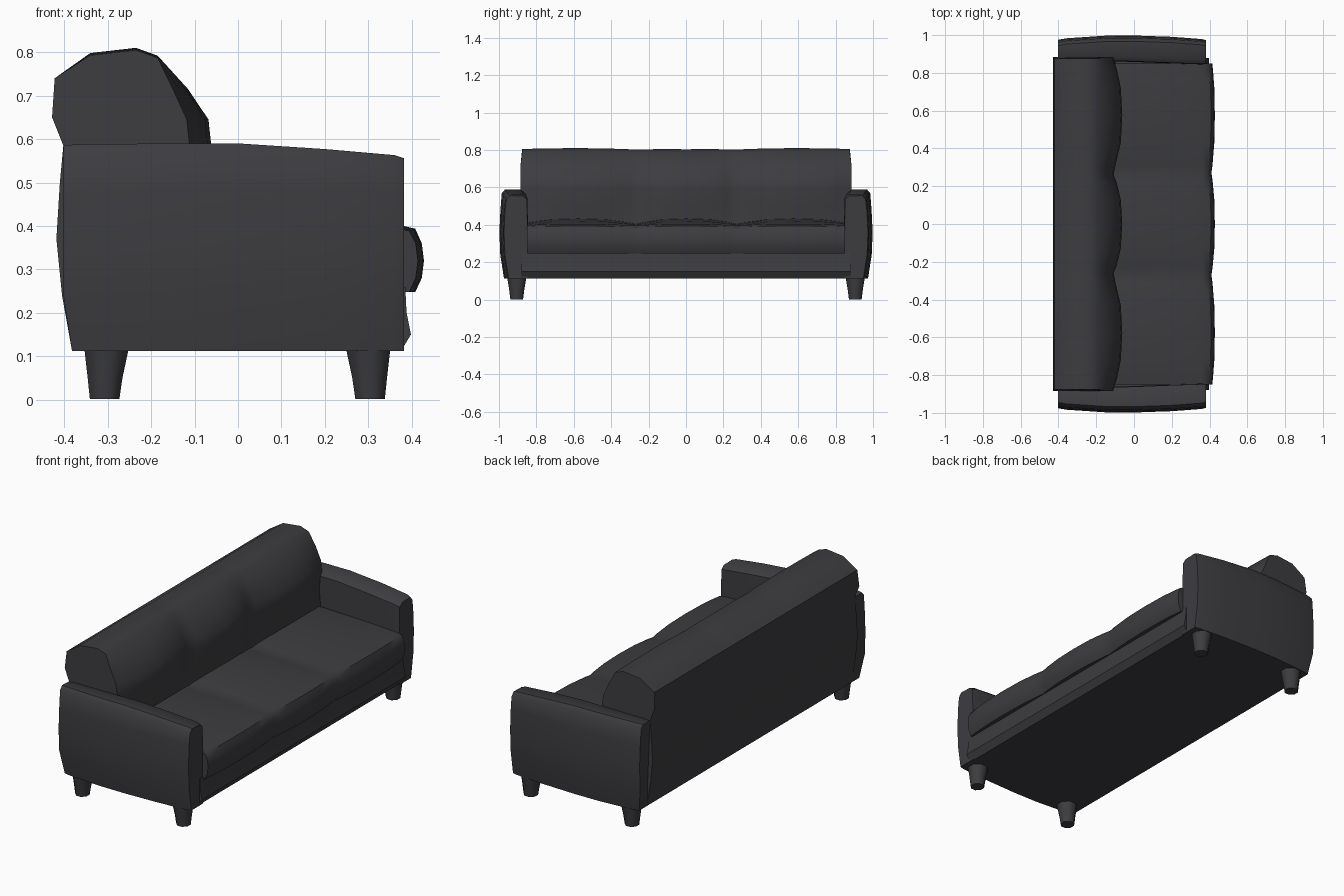
import bpy, bmesh, math

if "Cube" in bpy.data.objects:
    bpy.data.objects.remove(bpy.data.objects["Cube"])

def material(name, rgb):
    m = bpy.data.materials.new(name)
    m.diffuse_color = (*rgb, 1)
    m.use_nodes = True
    m.node_tree.nodes["Principled BSDF"].inputs["Base Color"].default_value = m.diffuse_color
    return m

FABRIC = material("charcoal fabric", (0.046, 0.045, 0.051))

def loft(name, rings, angle=40):
    """Skin a list of equal-length closed rings and cap both ends."""
    bm = bmesh.new()
    rows = [[bm.verts.new(p) for p in r] for r in rings]
    n = len(rows[0])
    for a, b in zip(rows, rows[1:]):
        for i in range(n):
            bm.faces.new((a[i], a[(i + 1) % n], b[(i + 1) % n], b[i]))
    bm.faces.new(rows[0][::-1])
    bm.faces.new(rows[-1])
    bmesh.ops.recalc_face_normals(bm, faces=bm.faces)
    me = bpy.data.meshes.new(name)
    bm.to_mesh(me)
    bm.free()
    me.materials.append(FABRIC)
    ob = bpy.data.objects.new(name, me)
    bpy.context.collection.objects.link(ob)
    bpy.ops.object.select_all(action='DESELECT')
    ob.select_set(True)
    bpy.context.view_layer.objects.active = ob
    bpy.ops.object.shade_smooth_by_angle(angle=math.radians(angle))
    return ob

def puff(y):
    """0 on the cushion seams, 1 in the middle of each of three cushions."""
    y = abs(y)
    t = y / 0.27 if y < 0.27 else abs(y - 0.575) / 0.305
    return 1 - min(t, 1) ** 2.5

def both(ys):
    return [-y for y in reversed(ys) if y > 0] + ys

# Base frame
base = [(-0.36, 0.112), (0.375, 0.112), (0.398, 0.15), (0.388, 0.2), (0.385, 0.26), (-0.36, 0.26)]
loft("base", [[(x, y, z) for x, z in base] for y in (-0.88, -0.4, 0, 0.4, 0.88)])

# Seat with three puffed cushions
rings = []
for y in both([0, 0.13, 0.23, 0.27, 0.31, 0.43, 0.575, 0.72, 0.81, 0.85]):
    p = puff(y)
    f, c = 0.018 * p, 0.02 * p
    rings.append([(x, y, z) for x, z in (
        (-0.25, 0.25), (0.39 + f, 0.248), (0.405 + f, 0.28), (0.41 + f, 0.32),
        (0.405 + f, 0.36), (0.39 + f, 0.387 + c / 3), (0.36, 0.395 + c / 2),
        (0.15, 0.40 + c), (-0.08, 0.405 + c * 1.4), (-0.25, 0.405 + c))])
loft("seat_cushions", rings, 50)

# Backrest: flat rear panel and three puffed cushions in front
rings = []
for y in both([0, 0.13, 0.22, 0.26, 0.30, 0.43, 0.575, 0.72, 0.82, 0.885]):
    p = puff(y)
    d = 0.05 * (1 - p)
    top = 0.804 + 0.006 * min(abs(y) / 0.5, 1) - 0.005 * (1 - p)
    rings.append([(x, y * (0.99 if z > 0.72 else 1.0), z) for x, z in (
        (-0.382, 0.112), (-0.405, 0.24), (-0.418, 0.37), (-0.41, 0.5), (-0.402, 0.585),
        (-0.428, 0.65), (-0.422, 0.74), (-0.34, top - 0.012), (-0.235, top),
        (-0.185, top - 0.018), (-0.115 - d * 0.7, 0.715), (-0.068 - d, 0.645),
        (-0.062 - d, 0.59), (-0.07 - d, 0.5), (-0.08 - d * 0.6, 0.40), (-0.1, 0.112))])
loft("backrest", rings)

# Arms: (x, inner y, outer y, top z) cross-sections, bulging outward
for side, label in ((1, "left"), (-1, "right")):
    rings = []
    for x, yi, yo, zt, s in ((-0.402, 0.862, 0.972, 0.586, 1), (-0.36, 0.86, 0.98, 0.588, 1),
                             (-0.15, 0.862, 0.994, 0.59, 1), (0.0, 0.858, 0.995, 0.59, 1),
                             (0.2, 0.85, 0.988, 0.577, 1), (0.36, 0.845, 0.976, 0.563, 1),
                             (0.382, 0.848, 0.97, 0.556, 1)):
        sec = [(yi, 0.112), (yo - 0.022, 0.112), (yo - 0.002, 0.24), (yo + 0.003, 0.36),
               (yo - 0.003, 0.48), (yo - 0.01, zt - 0.02), (yo - 0.028, zt),
               (yi + 0.025, zt - 0.002), (yi + 0.003, zt - 0.02), (yi, 0.4)]
        # rear edge tucks in towards the floor
        rings.append([(x + (0.02 if x < -0.3 and z < 0.2 else 0), side * y, z) for y, z in sec])
    loft(label + "_arm", rings)

# Tapered legs
for sx, cx, lx in ((1, 0.304, "front"), (-1, -0.307, "back")):
    for sy, ly in ((1, "left"), (-1, "right")):
        rings = []
        for z, r, off in ((0.002, 0.034, 0.0), (0.05, 0.04, -0.001), (0.13, 0.053, -0.005)):
            rings.append([(cx + sx * off + r * math.cos(a) / math.cos(math.pi / 8),
                           sy * 0.905 + r * math.sin(a) / math.cos(math.pi / 8), z)
                          for a in [math.pi / 8 + k * math.pi / 4 for k in range(8)]])
        loft(f"{lx}_{ly}_leg", rings, 50)
